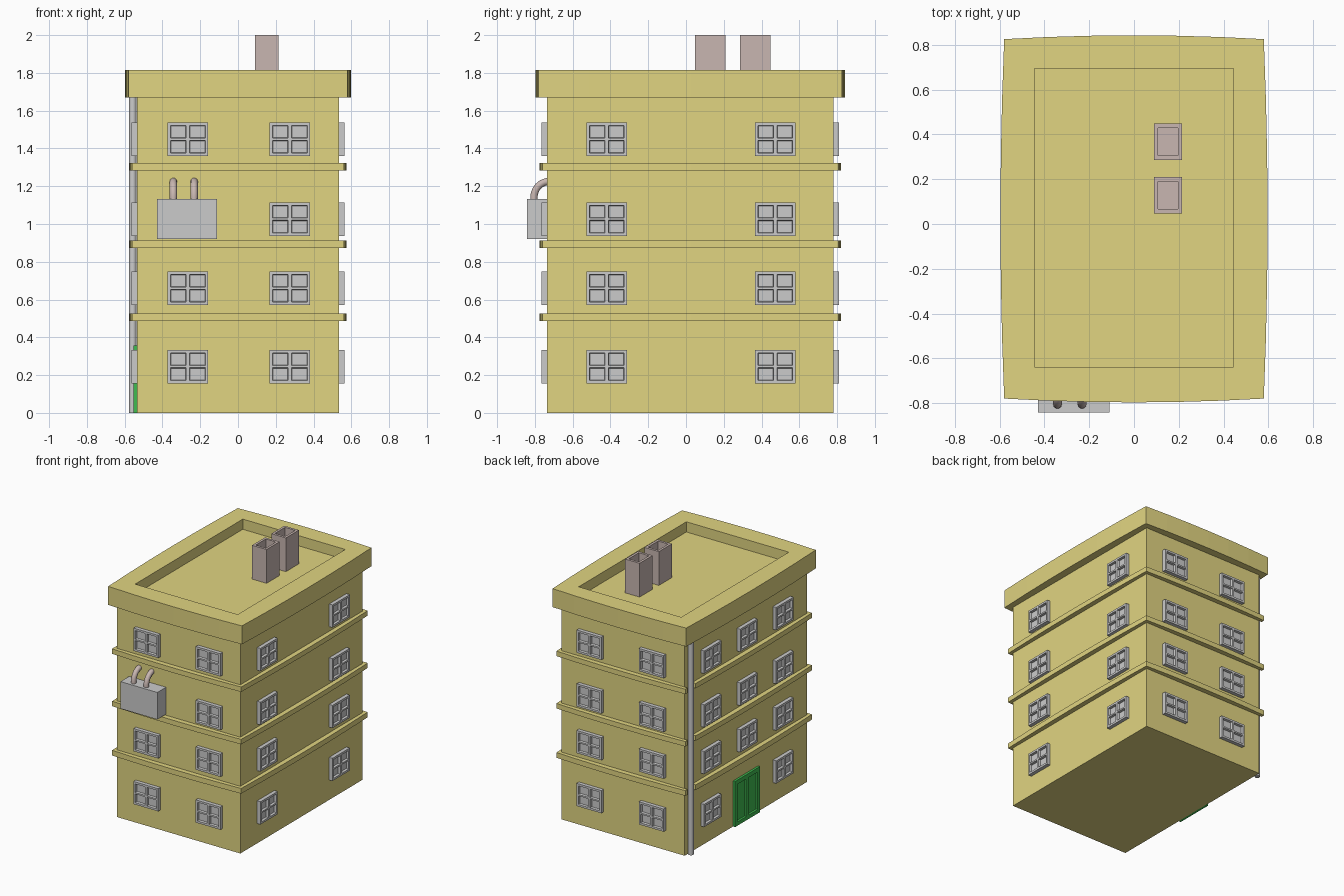
import bpy, bmesh, math
from mathutils import Matrix, Vector

if "Cube" in bpy.data.objects:
    bpy.data.objects.remove(bpy.data.objects["Cube"])

CY = 0.023            # body centre in y
HX, HY = 0.535, 0.758  # body half sizes


def material(name, rgb):
    m = bpy.data.materials.new(name)
    m.diffuse_color = (*rgb, 1)
    m.use_nodes = True
    m.node_tree.nodes["Principled BSDF"].inputs["Base Color"].default_value = m.diffuse_color
    return m


YELLOW = material("yellow_wall", (0.75, 0.66, 0.22))
BROWN = material("brown_brick", (0.58, 0.47, 0.44))
GREEN = material("green_door", (0.05, 0.5, 0.08))


def add(name, mesh, mat=None):
    ob = bpy.data.objects.new(name, mesh)
    bpy.context.collection.objects.link(ob)
    if mat and not mesh.materials:
        mesh.materials.append(mat)
    return ob


def finish(name, bm, mat=None):
    bmesh.ops.recalc_face_normals(bm, faces=bm.faces)
    me = bpy.data.meshes.new(name)
    bm.to_mesh(me)
    bm.free()
    return add(name, me, mat)


def prism(name, outline, z0, z1, mat=None, hole=None):
    """Extruded outline; hole = (rim, depth) sinks an opening into the top."""
    bm = bmesh.new()
    base = bm.faces.new([bm.verts.new((x, y, z0)) for x, y in outline])
    ext = bmesh.ops.extrude_face_region(bm, geom=[base], use_keep_orig=True)
    vs = [g for g in ext["geom"] if isinstance(g, bmesh.types.BMVert)]
    top = [g for g in ext["geom"] if isinstance(g, bmesh.types.BMFace)][0]
    bmesh.ops.translate(bm, verts=vs, vec=(0, 0, z1 - z0))
    bmesh.ops.recalc_face_normals(bm, faces=bm.faces)
    if hole:
        bmesh.ops.inset_region(bm, faces=[top], thickness=hole[0])
        ext = bmesh.ops.extrude_face_region(bm, geom=[top])
        vs = [g for g in ext["geom"] if isinstance(g, bmesh.types.BMVert)]
        if top.is_valid:
            bm.faces.remove(top)
        bmesh.ops.translate(bm, verts=vs, vec=(0, 0, -hole[1]))
    return finish(name, bm, mat)


def rect(x0, x1, y0, y1):
    return [(x0, y0), (x1, y0), (x1, y1), (x0, y1)]


def bulged(hx, hy, bulge, n=6):
    """Rectangle whose four sides bow slightly outward."""
    pts = []
    for i in range(4 * n):
        side, t = i // n, (i % n) / n * 2 - 1
        b = bulge * (1 - t * t)
        p = [(hx * t, -hy - b), (hx + b, hy * t), (-hx * t, hy + b), (-hx - b, -hy * t)][side]
        pts.append((p[0], p[1] + CY))
    return pts


def cut(ob, cutter):
    cutter.hide_render = True
    cutter.display_type = 'WIRE'
    m = ob.modifiers.new("cut", 'BOOLEAN')
    m.operation, m.solver, m.object = 'DIFFERENCE', 'EXACT', cutter


# Main body
prism("building_body", rect(-HX, HX, CY - HY, CY + HY), 0, 1.67, YELLOW)

# Roof with sunken deck
roof = prism("roof_cornice", bulged(0.58, 0.803, 0.017), 1.67, 1.815, YELLOW)
cut(roof, prism("roof_cutter", rect(-0.445, 0.445, -0.64, 0.695), 1.735, 1.9))

# Floor ledges, interrupted for the drainpipe
notch = prism("drain_cutter", rect(-0.7, -HX + 0.005, 0.685, 0.78), 0.1, 1.6)
for i, (z0, z1) in enumerate([(0.486, 0.527), (0.873, 0.912), (1.284, 1.323)]):
    cut(prism(f"floor_ledge_{i}", bulged(0.56, 0.784, 0.014), z0, z1, YELLOW), notch)

# Chimneys
for i, y in enumerate((0.128, 0.367)):
    prism(f"chimney_{i}", rect(0.089, 0.215, y - 0.081, y + 0.081), 1.73, 2.0, BROWN, (0.027, 0.12))


def tube(name, path, r, mat=None):
    cu = bpy.data.curves.new(name, 'CURVE')
    cu.dimensions, cu.bevel_depth, cu.bevel_resolution = '3D', r, 3
    cu.use_fill_caps = True
    sp = cu.splines.new('POLY')
    sp.points.add(len(path) - 1)
    for p, co in zip(sp.points, path):
        p.co = (*co, 1)
        p.radius = 1
    sp.use_smooth = True
    ob = add(name, cu, mat)
    return ob


# Drainpipe
tube("drainpipe", [(-0.557, 0.734, 0), (-0.557, 0.734, 1.67)], 0.02)

# Wall unit with two curved pipes into the wall
prism("wall_unit", rect(-0.43, -0.11, -0.843, CY - HY), 0.92, 1.132)
for i, x in enumerate((-0.342, -0.232)):
    arc = [(x, -0.725 - 0.08 * math.cos(a), 1.14 + 0.085 * math.sin(a))
           for a in (j * math.pi / 20 for j in range(11))]
    tube(f"unit_pipe_{i}", [(x, -0.805, 1.12)] + arc, 0.02, BROWN)


def panel(name, us, vs, depth, bevel, recess):
    """Raised plate in the local xz plane facing -y; odd cells are sunk."""
    bm = bmesh.new()
    g = [[bm.verts.new((u, -depth, v)) for v in vs] for u in us]
    sunk = []
    for i in range(len(us) - 1):
        for j in range(len(vs) - 1):
            f = bm.faces.new((g[i][j], g[i + 1][j], g[i + 1][j + 1], g[i][j + 1]))
            if i % 2 and j % 2:
                sunk.append(f)
    rim = [e for e in bm.edges if e.is_boundary]
    ext = bmesh.ops.extrude_edge_only(bm, edges=rim)
    for v in (x for x in ext["geom"] if isinstance(x, bmesh.types.BMVert)):
        v.co.y = 0.002
    bm.normal_update()
    bmesh.ops.inset_individual(bm, faces=sunk, thickness=bevel, depth=-recess)
    me = bpy.data.meshes.new(name)
    bm.to_mesh(me)
    bm.free()
    return me


def wall_matrix(wall, along, z):
    """Place a panel on a wall: 0 front, 1 right, 2 back, 3 left."""
    pos = [(along, CY - HY, z), (HX, along, z), (along, CY + HY, z), (-HX, along, z)][wall]
    return Matrix.Translation(Vector(pos)) @ Matrix.Rotation(wall * math.pi / 2, 4, 'Z')


# Windows
window = panel("window", [-0.107, -0.092, -0.009, 0.009, 0.092, 0.107],
               [-0.089, -0.073, -0.006, 0.006, 0.073, 0.089], 0.029, 0.004, 0.018)
rows = [0.245, 0.66, 1.026, 1.448]
columns = [(-0.265, 0.275), (-0.42, 0.473), (-0.265, 0.275), (-0.42, 0.026, 0.473)]
names = ["front", "right", "back", "left"]
for wall, cols in enumerate(columns):
    for c, a in enumerate(cols):
        for r, z in enumerate(rows):
            if (wall, c, r) in ((0, 0, 2), (3, 1, 0)):   # wall unit / door instead
                continue
            add(f"{names[wall]}_window_{c}_{r}", window).matrix_world = wall_matrix(wall, a, z)

# Double door on the left wall
door = panel("door", [-0.155, -0.125, -0.018, 0.018, 0.125, 0.155],
             [0, 0.03, 0.325, 0.358], 0.018, 0.008, 0.01)
add("entrance_door", door, GREEN).matrix_world = wall_matrix(3, 0.026, 0)
